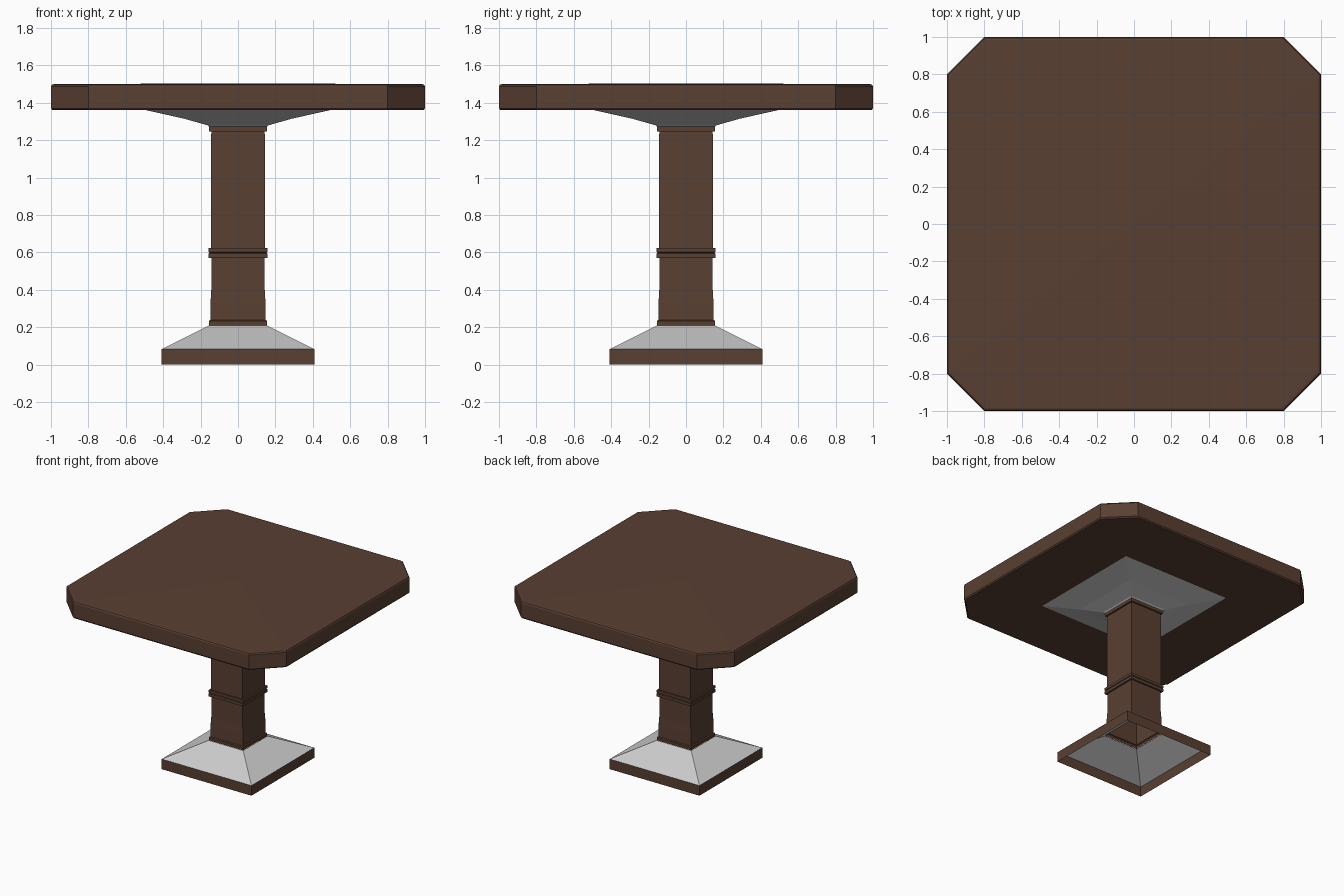
import bpy, bmesh

if "Cube" in bpy.data.objects:
    bpy.data.objects.remove(bpy.data.objects["Cube"])

brown = bpy.data.materials.new("dark_wood")
brown.diffuse_color = (0.10, 0.05, 0.032, 1)
brown.use_nodes = True
brown.node_tree.nodes["Principled BSDF"].inputs["Base Color"].default_value = brown.diffuse_color


def square(r):
    return [(-r, -r), (r, -r), (r, r), (-r, r)]


def octagon(r, cut=0.2):
    c = r - cut
    return [(-c, -r), (c, -r), (r, -c), (r, c), (c, r), (-c, r), (-r, c), (-r, -c)]


def loft(name, profile, outline=square, caps=False, mat=None):
    """Stack outlines of (half width, height), from the bottom up."""
    bm = bmesh.new()
    rings = [[bm.verts.new((x, y, z)) for x, y in outline(r)] for r, z in profile]
    n = len(rings[0])
    for a, b in zip(rings, rings[1:]):
        for i in range(n):
            j = (i + 1) % n
            bm.faces.new((a[i], a[j], b[j], b[i]))
    if caps:
        bm.faces.new(rings[0][::-1])
        # slightly crowned top surface
        tip = bm.verts.new((0, 0, profile[-1][1] + 0.005))
        for i in range(n):
            bm.faces.new((rings[-1][i], rings[-1][(i + 1) % n], tip))
    mesh = bpy.data.meshes.new(name)
    bm.to_mesh(mesh)
    bm.free()
    obj = bpy.data.objects.new(name, mesh)
    bpy.context.collection.objects.link(obj)
    if mat:
        mesh.materials.append(mat)
    return obj


# open plinth frame and the sloping skirt above it
loft("base_frame", [(0.408, 0), (0.408, 0.083)], mat=brown)
loft("base_skirt", [(0.408, 0.083), (0.157, 0.208)])

# hollow square column with collars at both ends and a double band
loft("column", [
    (0.155, 0.208), (0.156, 0.233), (0.148, 0.238), (0.147, 0.33), (0.143, 0.40),
    (0.143, 0.57), (0.157, 0.57), (0.157, 0.593), (0.152, 0.597),
    (0.157, 0.601), (0.157, 0.622), (0.144, 0.622),
    (0.143, 1.245), (0.155, 1.247), (0.155, 1.272)], mat=brown)

# flared support under the top
loft("top_support", [(0.155, 1.272), (0.165, 1.28), (0.29, 1.315), (0.50, 1.362)])

# table top with clipped corners and eased edges
loft("table_top", [
    (0.992, 1.36), (1.0, 1.37), (1.0, 1.486), (0.995, 1.496), (0.985, 1.499)],
    outline=octagon, caps=True, mat=brown)
